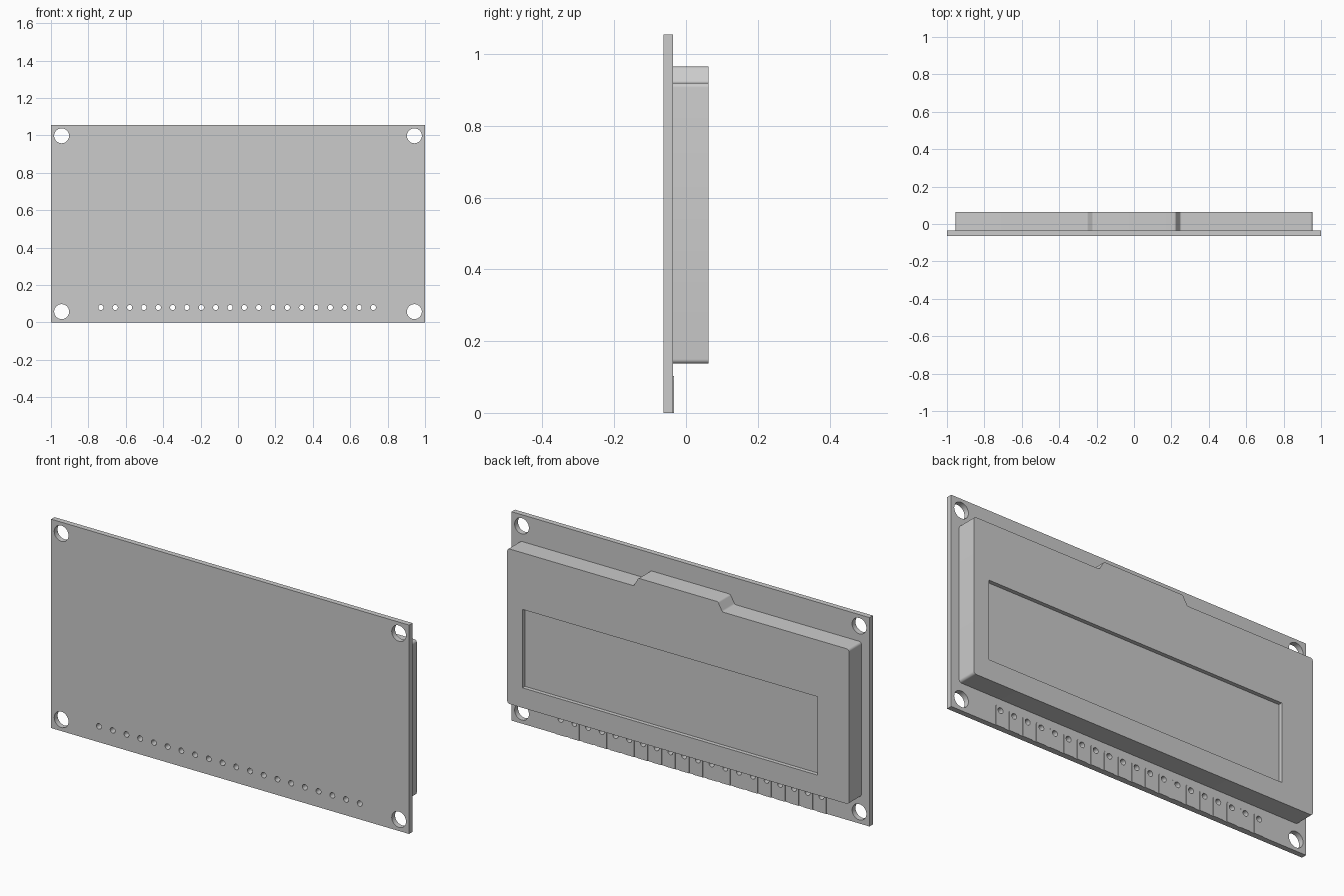
import bpy, bmesh, math
from mathutils import Matrix, Vector

if "Cube" in bpy.data.objects:
    bpy.data.objects.remove(bpy.data.objects["Cube"])

grey = bpy.data.materials.new("light grey")
grey.use_nodes = True
GREY = (0.6, 0.6, 0.6, 1)
grey.diffuse_color = GREY
grey.node_tree.nodes["Principled BSDF"].inputs["Base Color"].default_value = GREY


def circle(cx, cz, r, n=32):
    return [(cx + r * math.cos(a), cz + r * math.sin(a))
            for a in (2 * math.pi * i / n for i in range(n))]


def rect(x0, x1, z0, z1):
    return [(x0, z0), (x1, z0), (x1, z1), (x0, z1)]


def rounded(corners, radii, steps=6):
    """Replace each corner of an outline by a short arc."""
    out = []
    for i, (c, r) in enumerate(zip(corners, radii)):
        if r == 0:
            out.append(c)
            continue
        p = Vector(c)
        a = (Vector(corners[i - 1]) - p).normalized()
        b = (Vector(corners[(i + 1) % len(corners)]) - p).normalized()
        half = a.angle(b) / 2
        centre = p + (a + b).normalized() * r / math.sin(half)
        start = (p + a * r / math.tan(half) - centre).normalized()
        end = (p + b * r / math.tan(half) - centre).normalized()
        for k in range(steps + 1):
            out.append(tuple(centre + start.slerp(end, k / steps) * r))
    return out


def slab(name, loops, y0, y1):
    """Extrude x-z outlines between two depths; inner loops become holes."""
    curve = bpy.data.curves.new(name, "CURVE")
    curve.dimensions = "2D"
    curve.fill_mode = "BOTH"
    curve.extrude = (y1 - y0) / 2
    for pts in loops:
        s = curve.splines.new("POLY")
        s.points.add(len(pts) - 1)
        for point, (x, z) in zip(s.points, pts):
            point.co = (x, z, 0, 1)
        s.use_cyclic_u = True
    helper = bpy.data.objects.new(name + " outline", curve)
    bpy.context.collection.objects.link(helper)
    dg = bpy.context.evaluated_depsgraph_get()
    mesh = bpy.data.meshes.new_from_object(helper.evaluated_get(dg))
    bpy.data.objects.remove(helper)
    mesh.transform(Matrix.Translation((0, (y0 + y1) / 2, 0))
                   @ Matrix.Rotation(math.pi / 2, 4, "X"))
    bm = bmesh.new()
    bm.from_mesh(mesh)
    bmesh.ops.remove_doubles(bm, verts=bm.verts, dist=1e-5)
    bmesh.ops.recalc_face_normals(bm, faces=bm.faces)
    bm.to_mesh(mesh)
    bm.free()
    mesh.materials.clear()
    mesh.materials.append(grey)
    obj = bpy.data.objects.new(name, mesh)
    bpy.context.collection.objects.link(obj)
    bpy.ops.object.select_all(action="DESELECT")
    obj.select_set(True)
    bpy.context.view_layer.objects.active = obj
    bpy.ops.object.shade_smooth_by_angle(angle=math.radians(30))


BACK, BOARD, SCREEN, FACE = -0.063, -0.036, 0.043, 0.063
HEIGHT = 1.055
pin_x = [-0.733 + 0.0767 * i for i in range(20)]
pins = [circle(x, 0.08, 0.014, 16) for x in pin_x]

# Circuit board with four mounting holes and a row of pin holes
mounts = [circle(sx * 0.943, z, 0.04) for sx in (-1, 1) for z in (0.058, 0.998)]
slab("circuit_board", [rect(-1, 1, 0, HEIGHT)] + mounts + pins, BACK, BOARD)

# Thin contact pads around the pin holes
pads = [rounded(rect(x - 0.027, x + 0.027, 0, 0.103), (0, 0, 0.014, 0.014))
        for x in pin_x]
slab("contact_pads", pads + pins, BOARD, BOARD + 0.003)

# Display frame with a raised tab in the middle of its top edge
right_half = [(0.955, 0.137), (0.955, 0.92), (0.248, 0.92), (0.222, 0.965)]
outline = right_half + [(-x, z) for x, z in reversed(right_half)]
window = rect(-0.78, 0.87, 0.238, 0.634)
slab("display_frame", [rounded(outline, [0.013] * len(outline)), window],
     BOARD, FACE)

# Recessed screen inside the frame
slab("screen", [window], BOARD, SCREEN)
